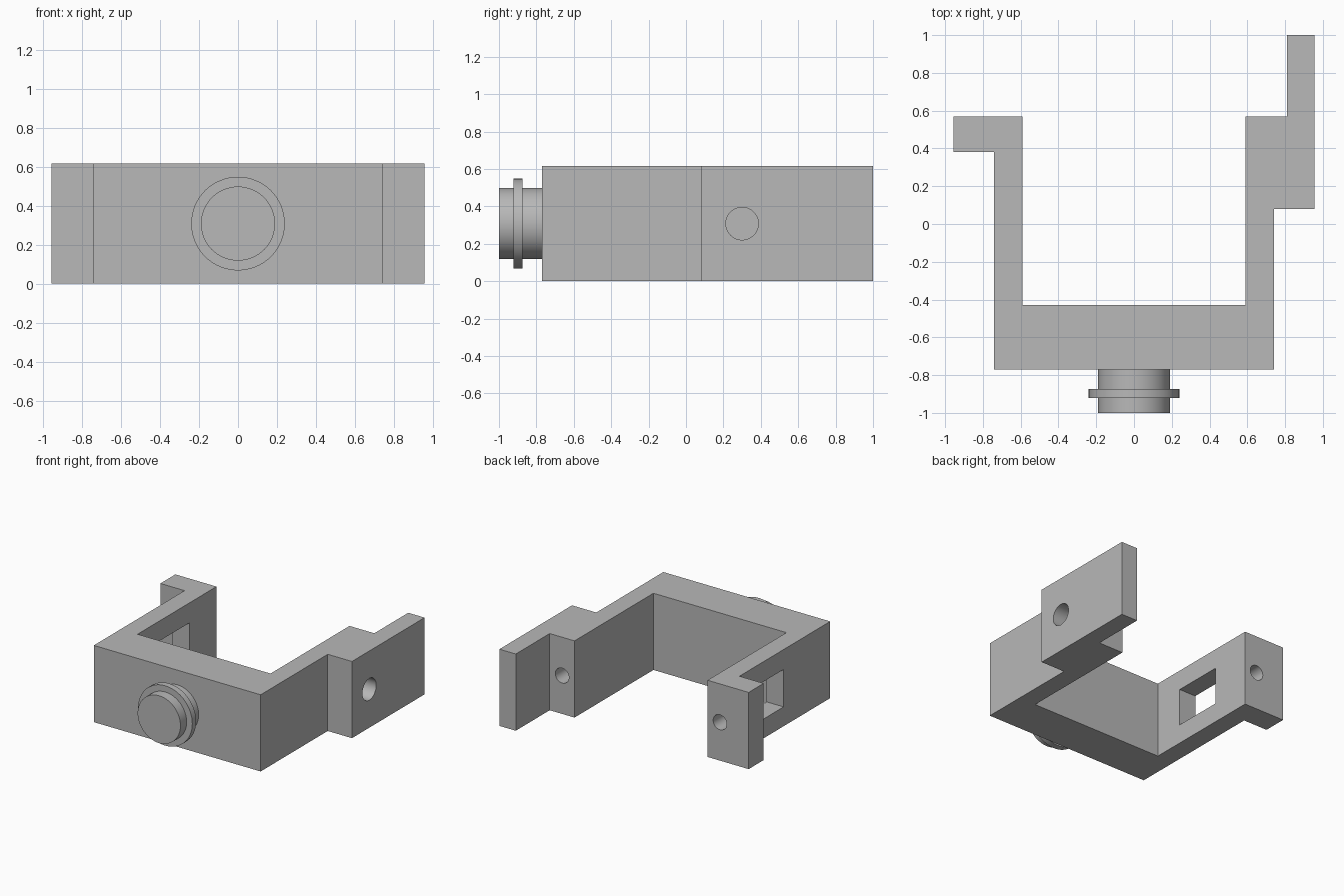
import bpy, bmesh, math
from mathutils import Matrix

cube = bpy.data.objects.get("Cube")
if cube:
    bpy.data.objects.remove(cube, do_unlink=True)

HEIGHT = 0.615
MID = HEIGHT / 2

grey = bpy.data.materials.new("plain grey")
grey.use_nodes = True
colour = (0.48, 0.48, 0.48, 1)
grey.diffuse_color = colour
grey.node_tree.nodes["Principled BSDF"].inputs["Base Color"].default_value = colour


def make_object(name, bm):
    bmesh.ops.recalc_face_normals(bm, faces=bm.faces)
    mesh = bpy.data.meshes.new(name)
    bm.to_mesh(mesh)
    bm.free()
    mesh.materials.append(grey)
    obj = bpy.data.objects.new(name, mesh)
    bpy.context.collection.objects.link(obj)
    return obj


def activate(obj):
    bpy.ops.object.select_all(action='DESELECT')
    obj.select_set(True)
    bpy.context.view_layer.objects.active = obj


def cylinder(name, radius, start, end, axis):
    """Cylinder along x or y, at mid height, between two points in plan."""
    bm = bmesh.new()
    turn = Matrix.Rotation(math.pi / 2, 4, 'Y' if axis == 'X' else 'X')
    centre = ((start[0] + end[0]) / 2, (start[1] + end[1]) / 2, MID)
    bmesh.ops.create_cone(bm, cap_ends=True, segments=64, radius1=radius,
                          radius2=radius, depth=math.dist(start, end),
                          matrix=Matrix.Translation(centre) @ turn)
    return make_object(name, bm)


def box(name, low, high):
    bm = bmesh.new()
    centre = [(a + b) / 2 for a, b in zip(low, high)]
    size = [b - a for a, b in zip(low, high)]
    bmesh.ops.create_cube(bm, size=1, matrix=Matrix.Translation(centre)
                          @ Matrix.Diagonal((*size, 1)))
    return make_object(name, bm)


# Bracket: plan outline raised to full height
outline = [(-0.74, -0.77), (0.74, -0.77), (0.74, 0.08), (0.955, 0.08),
           (0.955, 1), (0.81, 1), (0.81, 0.57), (0.59, 0.57),
           (0.59, -0.43), (-0.59, -0.43), (-0.59, 0.57), (-0.955, 0.57),
           (-0.955, 0.38), (-0.74, 0.38)]
bm = bmesh.new()
base = bm.faces.new([bm.verts.new((x, y, 0)) for x, y in outline])
raised = bmesh.ops.extrude_face_region(bm, geom=[base])["geom"]
bmesh.ops.translate(bm, vec=(0, 0, HEIGHT),
                    verts=[v for v in raised if isinstance(v, bmesh.types.BMVert)])
bracket = make_object("bracket", bm)

# Openings: arm window, side bore and the two rear screw holes
cutters = [
    box("window_cutter", (-0.8, -0.18, 0.155), (-0.5, 0.23, 0.455)),
    cylinder("side_bore_cutter", 0.087, (0.64, 0.3), (1, 0.3), 'X'),
    cylinder("left_screw_cutter", 0.06, (0.7, 0.3), (0.7, 0.6), 'Y'),
    cylinder("right_screw_cutter", 0.06, (-0.7, 0.42), (-0.7, 0.6), 'Y'),
]
for cutter in cutters:
    cutter.hide_render = True
    activate(bracket)
    cut = bracket.modifiers.new(cutter.name, 'BOOLEAN')
    cut.operation = 'DIFFERENCE'
    cut.solver = 'EXACT'
    cut.object = cutter
    bpy.ops.object.modifier_apply(modifier=cut.name)
    bpy.data.objects.remove(cutter, do_unlink=True)

# Front stud with its collar
stud = cylinder("front_stud", 0.19, (0, -1), (0, -0.76), 'Y')
collar = cylinder("stud_collar", 0.24, (0, -0.922), (0, -0.873), 'Y')

for obj in (bracket, stud, collar):
    activate(obj)
    bpy.ops.object.shade_smooth_by_angle(angle=math.radians(30))
